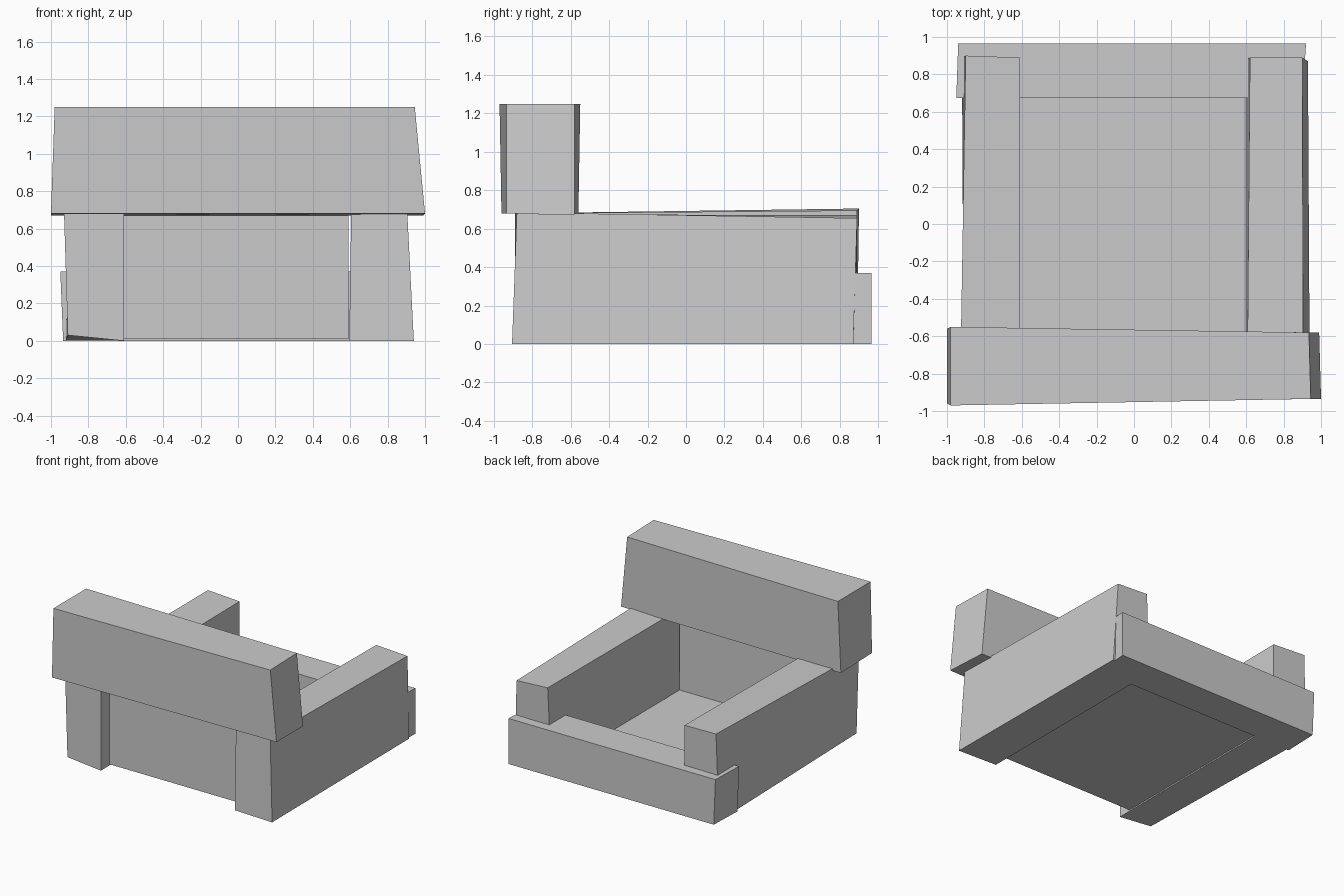
import bpy

cube = bpy.data.objects.get("Cube")
if cube:
    bpy.data.objects.remove(cube, do_unlink=True)

grey = bpy.data.materials.new("plain_grey")
grey.use_nodes = True
COLOUR = (0.6, 0.6, 0.6, 1)
grey.diffuse_color = COLOUR
grey.node_tree.nodes["Principled BSDF"].inputs["Base Color"].default_value = COLOUR

FACES = [(0, 2, 3, 1), (4, 5, 7, 6), (0, 1, 5, 4), (2, 6, 7, 3), (0, 4, 6, 2), (1, 3, 7, 5)]


def block(name, low, high, nudges=None):
    """Box from low to high; nudges shift single corners, keyed by side
    letters: L/R (+x/-x), F/B (front/back), T/D (top/bottom)."""
    corners = []
    for z, zl in ((low[2], "D"), (high[2], "T")):
        for y, yl in ((low[1], "F"), (high[1], "B")):
            for x, xl in ((low[0], "R"), (high[0], "L")):
                p = [x, y, z]
                for key, shift in (nudges or {}).items():
                    if set(key) <= {xl, yl, zl}:
                        p = [a + b for a, b in zip(p, shift)]
                corners.append(p)
    mesh = bpy.data.meshes.new(name)
    mesh.from_pydata(corners, [], FACES)
    mesh.materials.append(grey)
    obj = bpy.data.objects.new(name, mesh)
    bpy.context.collection.objects.link(obj)
    return obj


# Raised beam across the front
block("backrest_beam", (-1, -0.96, 0.67), (1, -0.56, 1.25), {
    "RT": (0.02, -0.01, 0), "LT": (-0.055, 0, 0), "LF": (0, 0.025, 0),
    "LB": (-0.01, -0.02, 0), "RBT": (0, 0.02, 0), "FD": (0, 0, 0.01)})

# Two hand-hewn side walls
block("right_arm", (-0.92, -0.89, 0), (-0.61, 0.89, 0.68), {
    "RFD": (0.01, 0, 0.03), "RFT": (-0.01, 0, 0), "RBT": (0.02, 0.01, 0.01),
    "BT": (0, 0, 0.015)})
block("left_arm", (0.595, -0.89, 0), (0.94, 0.88, 0.675), {
    "LFT": (-0.035, 0.01, 0.01), "LFD": (0, -0.015, 0), "BT": (0, 0.01, 0),
    "LBT": (-0.04, 0, -0.02), "RT": (0.01, 0, 0), "RBT": (0.015, 0, -0.005),
    "LBD": (-0.01, -0.01, 0)})

# Low beam across the rear
block("rear_beam", (-0.925, 0.675, 0), (0.92, 0.965, 0.37), {
    "RT": (-0.015, 0, 0), "RF": (-0.01, 0, 0), "LF": (-0.02, 0, 0)})

# Thin floor and upright panel between the walls
block("seat_floor", (-0.61, -0.78, 0.01), (0.59, 0.675, 0.03))
block("front_panel", (-0.61, -0.78, 0.01), (0.59, -0.76, 0.67))
